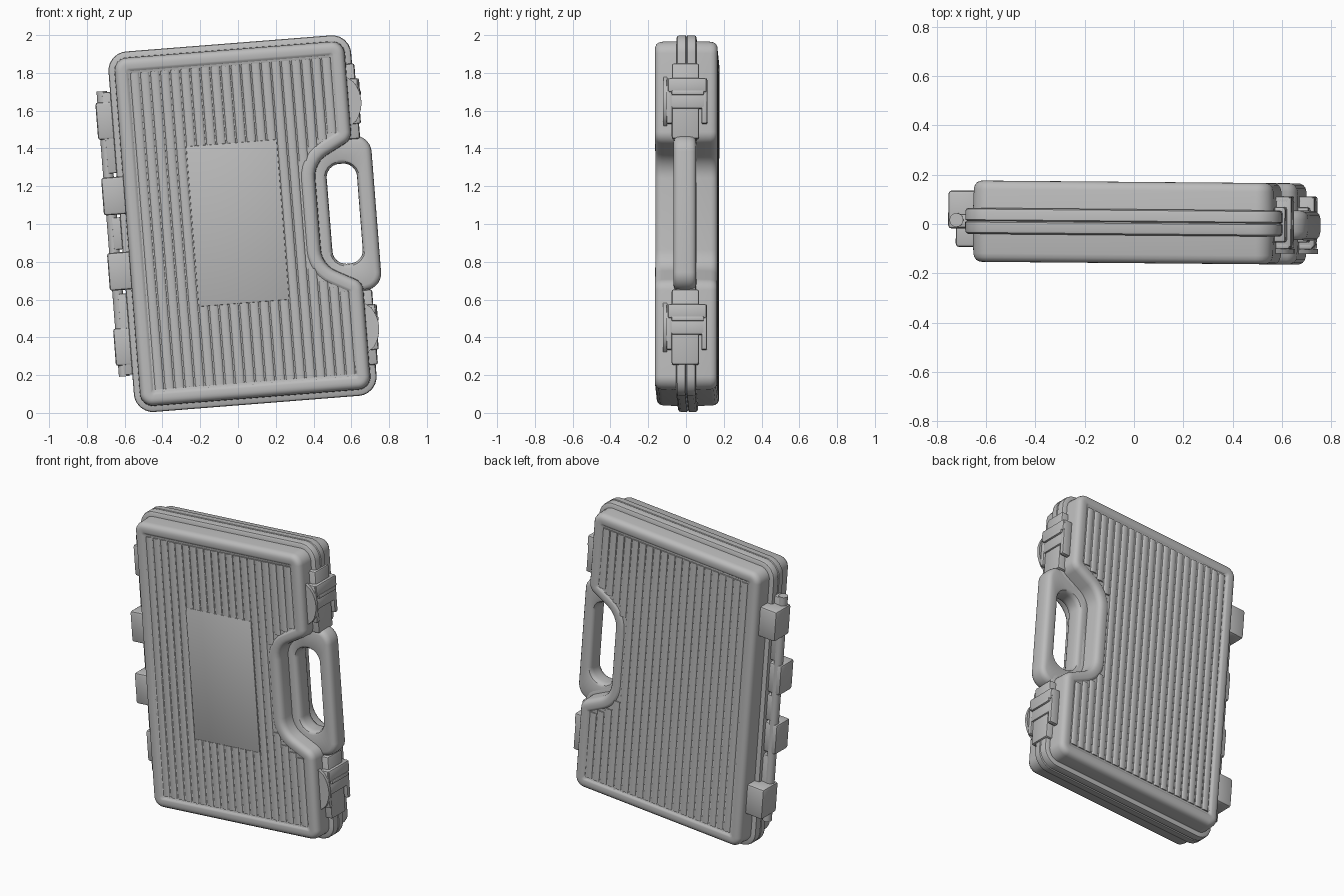
import bpy, bmesh, math
from mathutils import Matrix, Vector

if "Cube" in bpy.data.objects:
    bpy.data.objects.remove(bpy.data.objects["Cube"], do_unlink=True)

grey = bpy.data.materials.new("plain_grey")
grey.use_nodes = True
grey.diffuse_color = (0.5, 0.5, 0.5, 1)
bsdf = next(n for n in grey.node_tree.nodes if n.type == 'BSDF_PRINCIPLED')
bsdf.inputs["Base Color"].default_value = (0.5, 0.5, 0.5, 1)
bsdf.inputs["Roughness"].default_value = 0.6

# The case is modelled upright, then leaned slightly
LEAN = (Matrix.Translation((0, 0, 1)) @ Matrix.Rotation(math.radians(-0.5), 4, 'Z')
        @ Matrix.Rotation(math.radians(-4.5), 4, 'Y'))
parts = []


def finish(name, bm):
    bmesh.ops.recalc_face_normals(bm, faces=bm.faces)
    bm.transform(LEAN)
    mesh = bpy.data.meshes.new(name)
    bm.to_mesh(mesh)
    bm.free()
    mesh.materials.append(grey)
    obj = bpy.data.objects.new(name, mesh)
    bpy.context.collection.objects.link(obj)
    parts.append(obj)


def add_box(bm, x, y, z, bevel):
    """Bevelled box from three (low, high) ranges."""
    mids = [(a + b) / 2 for a, b in (x, y, z)]
    size = [b - a for a, b in (x, y, z)]
    part = bmesh.new()
    bmesh.ops.create_cube(part, size=1, matrix=Matrix.Translation(mids) @ Matrix.Diagonal((*size, 1)))
    if bevel:
        bmesh.ops.bevel(part, geom=part.edges[:], offset=bevel, segments=2, profile=0.5, affect='EDGES')
    temp = bpy.data.meshes.new("temp")
    part.to_mesh(temp)
    part.free()
    bm.from_mesh(temp)
    bpy.data.meshes.remove(temp)


def outline(corners, radius, inset=0, steps=7):
    """Counter-clockwise polygon, inset and filleted; point count is constant."""
    pts = [Vector(c) for c in corners]
    n = len(pts)
    moved, convex = [], []
    for i, p in enumerate(pts):
        e1 = (p - pts[i - 1]).normalized()
        e2 = (pts[(i + 1) % n] - p).normalized()
        n1, n2 = Vector((-e1.y, e1.x)), Vector((-e2.y, e2.x))
        moved.append(p + (n1 + n2) / (1 + n1.dot(n2)) * inset)
        convex.append(e1.x * e2.y - e1.y * e2.x > 0)
    result = []
    for i, p in enumerate(moved):
        r = max(0.015, radius - inset if convex[i] else radius + inset)
        a = (moved[i - 1] - p).normalized()
        b = (moved[(i + 1) % n] - p).normalized()
        half = a.angle(b) / 2
        centre = p + (a + b).normalized() * r / math.sin(half)
        v0 = p + a * r / math.tan(half) - centre
        v1 = p + b * r / math.tan(half) - centre
        for k in range(steps):
            result.append(centre + v0.lerp(v1, k / (steps - 1)).normalized() * r)
    return result


def loft(name, rings, closed=False):
    """Skin a list of (outline, depth) rings; cap the ends unless closed."""
    bm = bmesh.new()
    loops = [[bm.verts.new((p.x, y, p.y)) for p in pts] for pts, y in rings]
    pairs = list(zip(loops, loops[1:])) + ([(loops[-1], loops[0])] if closed else [])
    for a, b in pairs:
        for i in range(len(a)):
            j = (i + 1) % len(a)
            bm.faces.new((a[i], a[j], b[j], b[i]))
    if not closed:
        bm.faces.new(loops[0])
        bm.faces.new(loops[-1])
    finish(name, bm)


# Case outline with the handle notch on the right edge
MID = 0.02
case = [(-0.62, -0.957), (0.668, -0.957), (0.668, MID - 0.36), (0.46, MID - 0.25),
        (0.46, MID + 0.25), (0.668, MID + 0.36), (0.668, 0.957), (-0.62, 0.957)]


def case_ring(inset, y):
    return outline(case, 0.1, inset), y


# Seam rim
loft("seam_rim", [case_ring(*r) for r in (
    (0.05, -0.046), (0.012, -0.046), (0.003, -0.04), (0, -0.03), (0, 0.002), (0.008, 0.007),
    (0, 0.012), (0, 0.045), (0.003, 0.055), (0.012, 0.06), (0.05, 0.06))])

# Front and back shells: wall, rounded edge, raised lip and recessed panel
PANEL = 0.105
shell = [(0.03, 0.0), (0.034, 0.13), (0.038, 0.146), (0.047, 0.158), (0.06, 0.164), (0.072, 0.165),
         (0.09, 0.165), (0.096, 0.163), (PANEL, 0.156)]
for side, label in ((-1, "front"), (1, "back")):
    loft(label + "_shell", [case_ring(d, 0.006 + side * y) for d, y in shell])


# Vertical ribs on both panels, clipped to the panel outline
def spans(x, pts):
    hits = []
    for p, q in zip(pts, pts[1:] + pts[:1]):
        if (p.x - x) * (q.x - x) < 0:
            hits.append(p.y + (q.y - p.y) * (x - p.x) / (q.x - p.x))
    hits.sort()
    return [(a + 0.012, b - 0.012) for a, b in zip(hits[::2], hits[1::2])]


def add_rib(bm, x, z0, z1, y, side):
    ends = []
    for z, shrink in ((z0, 0.6), (z1, 0.6)):
        arc = [math.pi * k / 6 for k in range(7)]
        ends.append([bm.verts.new((x + 0.023 * math.cos(a), y + side * 0.008 * math.sin(a), z)) for a in arc])
    for i in range(6):
        bm.faces.new((ends[0][i], ends[0][i + 1], ends[1][i + 1], ends[1][i]))
    for end in ends:
        bm.faces.new(end)


LABEL = ((-0.24, 0.24), (-0.42, 0.43))
panel = outline(case, 0.1, PANEL)
for side, label in ((-1, "front"), (1, "back")):
    bm = bmesh.new()
    floor = 0.006 + side * 0.156
    for i in range(20):
        x = -0.482 + i * 0.0535
        for z0, z1 in spans(x, panel):
            if side < 0 and LABEL[0][0] < x < LABEL[0][1]:
                add_rib(bm, x, z0, LABEL[1][0], floor, side)
                add_rib(bm, x, LABEL[1][1], z1, floor, side)
            else:
                add_rib(bm, x, z0, z1, floor, side)
    finish(label + "_ribs", bm)

# Blank label plate on the front
bm = bmesh.new()
add_box(bm, LABEL[0], (-0.157, -0.149), LABEL[1], 0.003)
finish("label_plate", bm)

# Handle: a rounded loop around the finger hole
grip = [(0.4, -0.46), (0.735, -0.385), (0.735, 0.4), (0.4, 0.475)]
hole = [(0.487, -0.255), (0.648, -0.255), (0.648, 0.275), (0.487, 0.275)]
profile = [(0.03, 0.06), (0.014, 0.055), (0.004, 0.043), (0, 0.025)]
outer = [(outline(grip, 0.09, d), y) for d, y in profile]
outer += [(outline(grip, 0.09, d), -y) for d, y in reversed(profile)]
inner = [(outline(hole, 0.07, -d * 0.8), -y) for d, y in profile]
inner += [(outline(hole, 0.07, -d * 0.8), y) for d, y in reversed(profile)]
loft("handle", outer + inner, closed=True)

# Two latches on the handle side
for z, label in ((0.6, "upper"), (-0.6, "lower")):
    bm = bmesh.new()
    add_box(bm, (0.58, 0.68), (-0.07, 0.075), (z - 0.2, z + 0.2), 0.012)
    finish(label + "_latch_base", bm)
    bm = bmesh.new()
    add_box(bm, (0.63, 0.698), (-0.09, 0.115), (z + 0.045, z + 0.12), 0.01)
    add_box(bm, (0.63, 0.69), (-0.075, 0.11), (z - 0.04, z + 0.04), 0.01)
    for y in (-0.085, 0.1):
        add_box(bm, (0.63, 0.69), (y - 0.012, y + 0.018), (z - 0.12, z + 0.12), 0.008)
    add_box(bm, (0.66, 0.702), (-0.07, 0.1), (z + 0.03, z + 0.055), 0.006)
    finish(label + "_latch_clasp", bm)
    # curved side ear
    ear = [Vector((0.635 + 0.068 * math.sin(math.pi * k / 10) ** 0.6, z - 0.13 + 0.026 * k))
           for k in range(11)]
    loft(label + "_latch_ear", [(ear, -0.115), (ear, -0.095)])

# Hinge pin and leaves on the left edge
bm = bmesh.new()
bmesh.ops.create_cone(bm, cap_ends=True, segments=20, radius1=0.028, radius2=0.028, depth=1.514,
                      matrix=Matrix.Translation((-0.664, 0.01, 0)))
finish("hinge_pin", bm)
bm = bmesh.new()
for z0, z1 in ((-0.75, -0.32), (-0.085, 0.085), (0.32, 0.75)):
    add_box(bm, (-0.665, -0.6), (-0.02, 0.035), (z0, z1), 0.006)
finish("hinge_leaves", bm)

# Hinge knuckle blocks: inner pair on the front half, outer pair on the back half
for label, z, y in (("front", 0.2, (-0.1, 0.035)), ("back", 0.6, (-0.025, 0.13))):
    bm = bmesh.new()
    for s in (-1, 1):
        add_box(bm, (-0.703, -0.57), y, (s * z - 0.1, s * z + 0.1), 0.014)
    finish(label + "_hinge_blocks", bm)

# Smooth shading with crisp edges
bpy.ops.object.select_all(action='DESELECT')
for obj in parts:
    obj.select_set(True)
bpy.context.view_layer.objects.active = parts[0]
bpy.ops.object.shade_smooth_by_angle(angle=math.radians(35))
